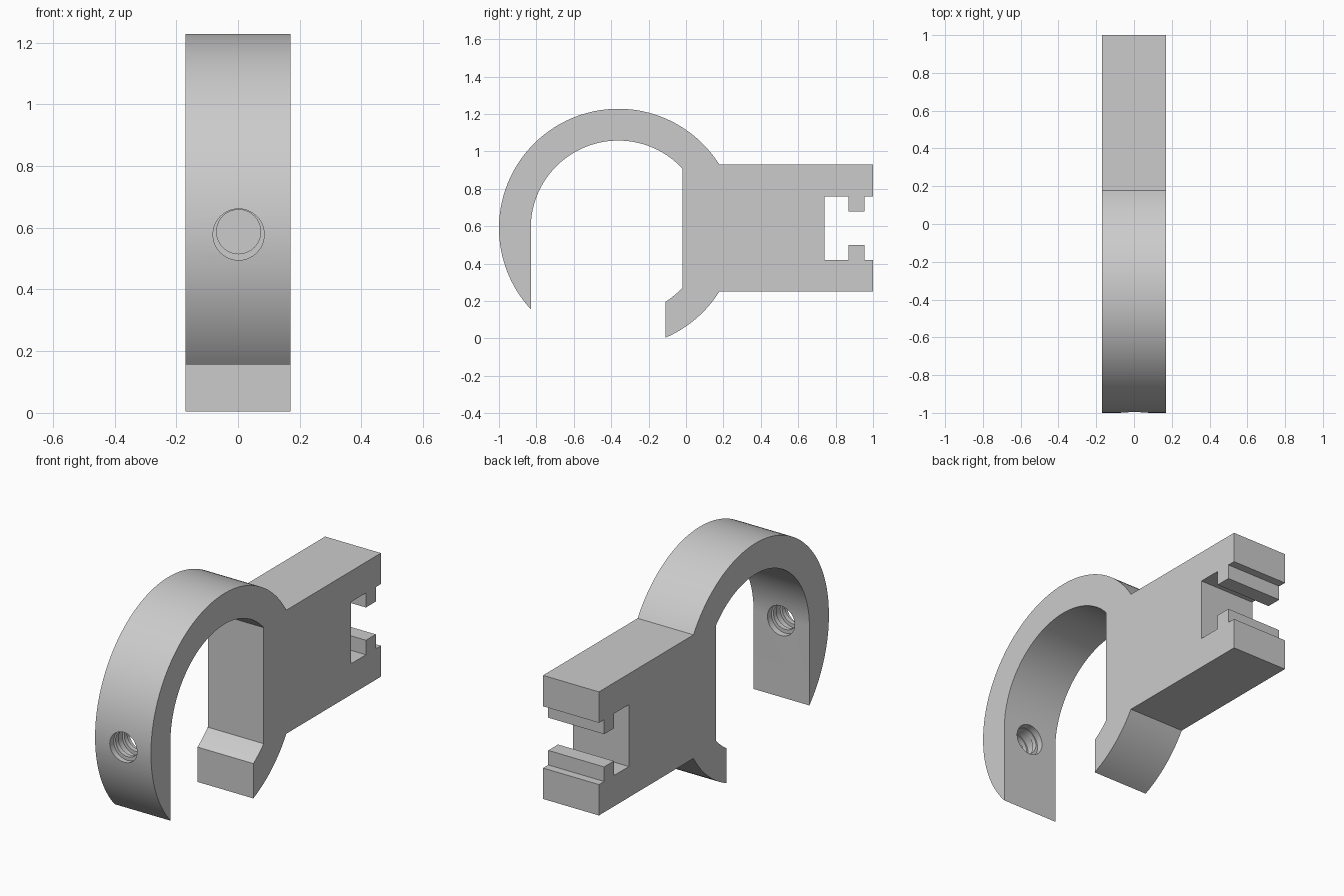
import bpy, bmesh
from math import sin, cos, pi, asin, acos
from mathutils import Matrix, Vector

cube = bpy.data.objects.get("Cube")
if cube:
    bpy.data.objects.remove(cube, do_unlink=True)

HALF_WIDTH = 0.17
CY, CZ = -0.362, 0.59          # ring centre
OUTER, INNER = 0.638, 0.468    # ring radii

grey = bpy.data.materials.new("plain grey")
grey.use_nodes = True
grey.diffuse_color = (0.6, 0.6, 0.6, 1)
grey.node_tree.nodes["Principled BSDF"].inputs["Base Color"].default_value = (0.6, 0.6, 0.6, 1)


def arc(radius, start, end, steps):
    """Points of an arc about the ring centre, in (y, z)."""
    angles = [start + (end - start) * i / steps for i in range(steps + 1)]
    return [(CY + radius * cos(a), CZ + radius * sin(a)) for a in angles]


def make_object(name, bm):
    bmesh.ops.recalc_face_normals(bm, faces=bm.faces)
    mesh = bpy.data.meshes.new(name)
    bm.to_mesh(mesh)
    bm.free()
    mesh.materials.append(grey)
    obj = bpy.data.objects.new(name, mesh)
    bpy.context.collection.objects.link(obj)
    return obj


# Side profile: hook, lower lip, then arm with a T-shaped slot
join = asin(0.34 / OUTER)
tip = 2 * pi - acos((-0.83 - CY) / OUTER)
throat = acos((-0.02 - CY) / INNER)
lip_in = -acos((-0.11 - CY) / INNER)
lip_out = -acos((-0.11 - CY) / OUTER)
upper_slot = [(0.955, 0.17), (0.955, 0.09), (0.87, 0.09), (0.87, 0.17), (0.74, 0.17)]

profile = arc(OUTER, join, tip, 80)
profile += arc(INNER, pi, throat, 48)
profile += arc(INNER, -throat, lip_in, 6)
profile += arc(OUTER, lip_out, -join, 12)
half_arm = [(1.0, 0.34), (1.0, 0.17)] + upper_slot
profile += [(y, CZ - z) for y, z in half_arm]
profile += [(y, CZ + z) for y, z in reversed(half_arm)]

bm = bmesh.new()
face = bm.faces.new([bm.verts.new((-HALF_WIDTH, y, z)) for y, z in profile])
side = bmesh.ops.extrude_face_region(bm, geom=[face])
bmesh.ops.translate(bm, vec=(2 * HALF_WIDTH, 0, 0),
                    verts=[v for v in side["geom"] if isinstance(v, bmesh.types.BMVert)])
body = make_object("hook_bracket", bm)


# Ribbed screw hole through the front of the hook
def cut_hole(radius, z, y0, y1):
    cutter_bm = bmesh.new()
    place = Matrix.Translation(Vector((0.002, (y0 + y1) / 2, z))) @ Matrix.Rotation(pi / 2, 4, 'X')
    bmesh.ops.create_cone(cutter_bm, cap_ends=True, segments=40, radius1=radius,
                          radius2=radius, depth=y1 - y0, matrix=place)
    cutter = make_object("hole_cutter", cutter_bm)
    cutter.hide_render = True
    mod = body.modifiers.new("hole", 'BOOLEAN')
    mod.operation = 'DIFFERENCE'
    mod.solver = 'EXACT'
    mod.object = cutter
    bpy.context.view_layer.objects.active = body
    bpy.ops.object.modifier_apply(modifier=mod.name)
    bpy.data.objects.remove(cutter, do_unlink=True)


cut_hole(0.0715, 0.587, -1.1, -0.75)
for y0, y1 in [(-1.12, -0.965), (-0.94, -0.89), (-0.865, -0.73)]:
    cut_hole(0.083, 0.578, y0, y1)

# Smooth curves, sharp corners
bpy.ops.object.select_all(action='DESELECT')
body.select_set(True)
bpy.context.view_layer.objects.active = body
bpy.ops.object.shade_smooth_by_angle(angle=pi / 7)
